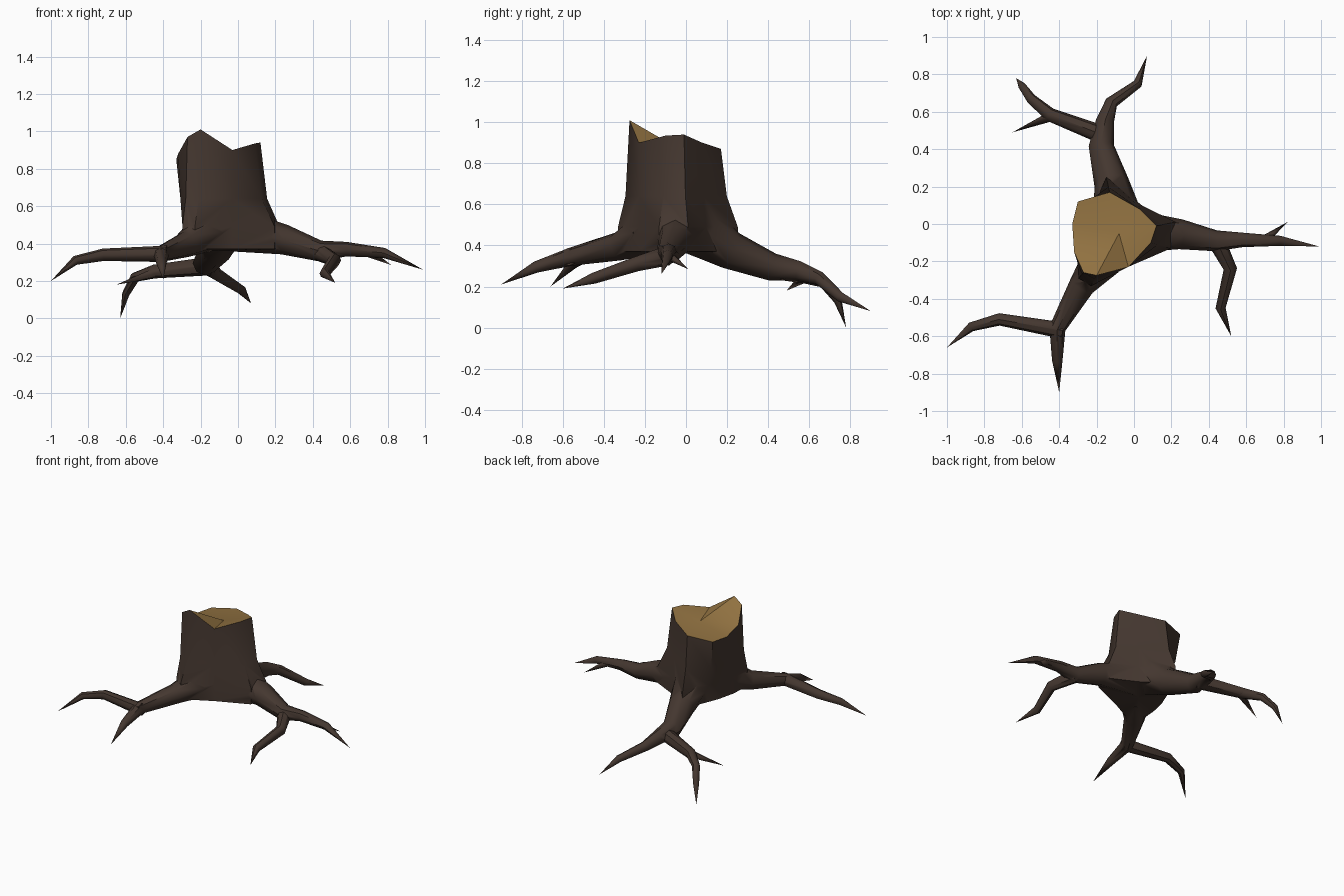
import bpy, bmesh, math
from mathutils import Vector

if "Cube" in bpy.data.objects:
    bpy.data.objects.remove(bpy.data.objects["Cube"])


def material(name, rgb):
    m = bpy.data.materials.new(name)
    m.diffuse_color = (*rgb, 1)
    m.use_nodes = True
    m.node_tree.nodes["Principled BSDF"].inputs["Base Color"].default_value = m.diffuse_color
    return m


MATS = [material("dark bark", (0.058, 0.038, 0.029)),
        material("cut wood", (0.28, 0.165, 0.052))]


def finish(name, bm):
    bmesh.ops.recalc_face_normals(bm, faces=bm.faces[:])
    me = bpy.data.meshes.new(name)
    bm.to_mesh(me)
    bm.free()
    for m in MATS:
        me.materials.append(m)
    ob = bpy.data.objects.new(name, me)
    bpy.context.collection.objects.link(ob)
    return ob


def bridge(bm, a, b):
    n = len(a)
    for i in range(n):
        bm.faces.new((a[i], a[(i + 1) % n], b[(i + 1) % n], b[i]))


def fan(bm, ring, centre, mat=0):
    c = bm.verts.new(centre)
    n = len(ring)
    for i in range(n):
        bm.faces.new((ring[i], ring[(i + 1) % n], c)).material_index = mat


# Trunk: jagged rim, lower rings swelling towards the three root directions
CENTRE = Vector((-.08, -.05))
ROOT_ANGLES = [math.radians(a) for a in (0, 92, 234)]
RIM = [(.12, -.01, .94), (.03, .08, .90), (-.13, .17, .87), (-.30, .12, .85), (-.33, 0, .85),
       (-.32, -.15, .88), (-.27, -.26, .97), (-.20, -.275, 1.01), (-.03, -.23, .90), (.09, -.10, .935)]


def trunk_point(p, z, blend):
    d = Vector(p[:2]) - CENTRE
    ang = math.atan2(d.y, d.x)
    swell = max(max(0, math.cos(ang - a)) ** 8 for a in ROOT_ANGLES)
    r = d.length * (1 - blend) + (.18 + .15 * swell) * blend
    q = CENTRE + d.normalized() * r
    return (q.x, q.y, z)


bm = bmesh.new()
rings = [[bm.verts.new(p) for p in RIM]]
for z, blend in ((.64, .35), (.49, 1), (.37, 1)):
    rings.append([bm.verts.new(trunk_point(p, z, blend)) for p in RIM])
for a, b in zip(rings, rings[1:]):
    bridge(bm, a, b)
fan(bm, rings[0], (*CENTRE, .88), 1)
fan(bm, rings[-1], (*CENTRE, .36))
stump = finish("tree_stump", bm)
bpy.context.view_layer.objects.active = stump


def root(name, r0, r1, *pts, sides=8):
    """Tube along pts, thinning from r0 to r1 and then to a point; joined to the stump."""
    bm = bmesh.new()
    p = [Vector(q) for q in pts]
    n = len(p) - 1
    rings = []
    for i in range(n):
        d = (p[i + 1] - p[i]).normalized()
        if i:
            d = (d + (p[i] - p[i - 1]).normalized()).normalized()
        side = d.cross(Vector((0, 0, 1))).normalized()
        up = side.cross(d)
        r = r0 * (r1 / r0) ** (i / max(1, n - 1))
        turn = [2 * math.pi * k / sides for k in range(sides)]
        rings.append([bm.verts.new(p[i] + (side * math.cos(t) + up * math.sin(t)) * r) for t in turn])
    for a, b in zip(rings, rings[1:]):
        bridge(bm, a, b)
    fan(bm, rings[0], p[0])
    fan(bm, rings[-1], p[-1])
    ob = finish(name, bm)
    mod = stump.modifiers.new("join", "BOOLEAN")
    mod.operation = "UNION"
    mod.solver = "EXACT"
    mod.object = ob
    bpy.ops.object.modifier_apply(modifier=mod.name)
    bpy.data.objects.remove(ob)


# Right root, its side branch and twig
root("right_root", .115, .027, (0, -.04, .47), (.25, -.055, .42), (.44, -.09, .36),
     (.58, -.085, .37), (.78, -.09, .35), (.99, -.12, .26))
root("right_branch", .048, .027, (.44, -.09, .35), (.515, -.24, .31), (.463, -.45, .24), (.52, -.6, .19))
root("right_twig", .026, .026, (.69, -.09, .355), (.82, .01, .285))

# Front left root and its side branch
root("front_root", .11, .028, (-.17, -.19, .46), (-.28, -.33, .395), (-.41, -.56, .345),
     (-.41, -.73, .295), (-.4, -.9, .21))
root("front_branch", .044, .025, (-.38, -.57, .345), (-.72, -.51, .34), (-.87, -.55, .31), (-1, -.66, .2))

# Back root, its side branch and twig
root("back_root", .13, .025, (-.09, .05, .48), (-.12, .22, .375), (-.175, .42, .295),
     (-.155, .55, .275), (-.12, .65, .24), (.02, .75, .15), (.07, .9, .08))
root("back_branch", .05, .02, (-.15, .47, .28), (-.45, .585, .25), (-.55, .67, .22),
     (-.6, .74, .13), (-.63, .78, 0))
root("back_twig", .03, .03, (-.42, .585, .25), (-.65, .49, .18))

# Smooth bark, sharp rim
bpy.ops.object.select_all(action="DESELECT")
stump.select_set(True)
bpy.ops.object.shade_smooth_by_angle(angle=math.radians(45))
